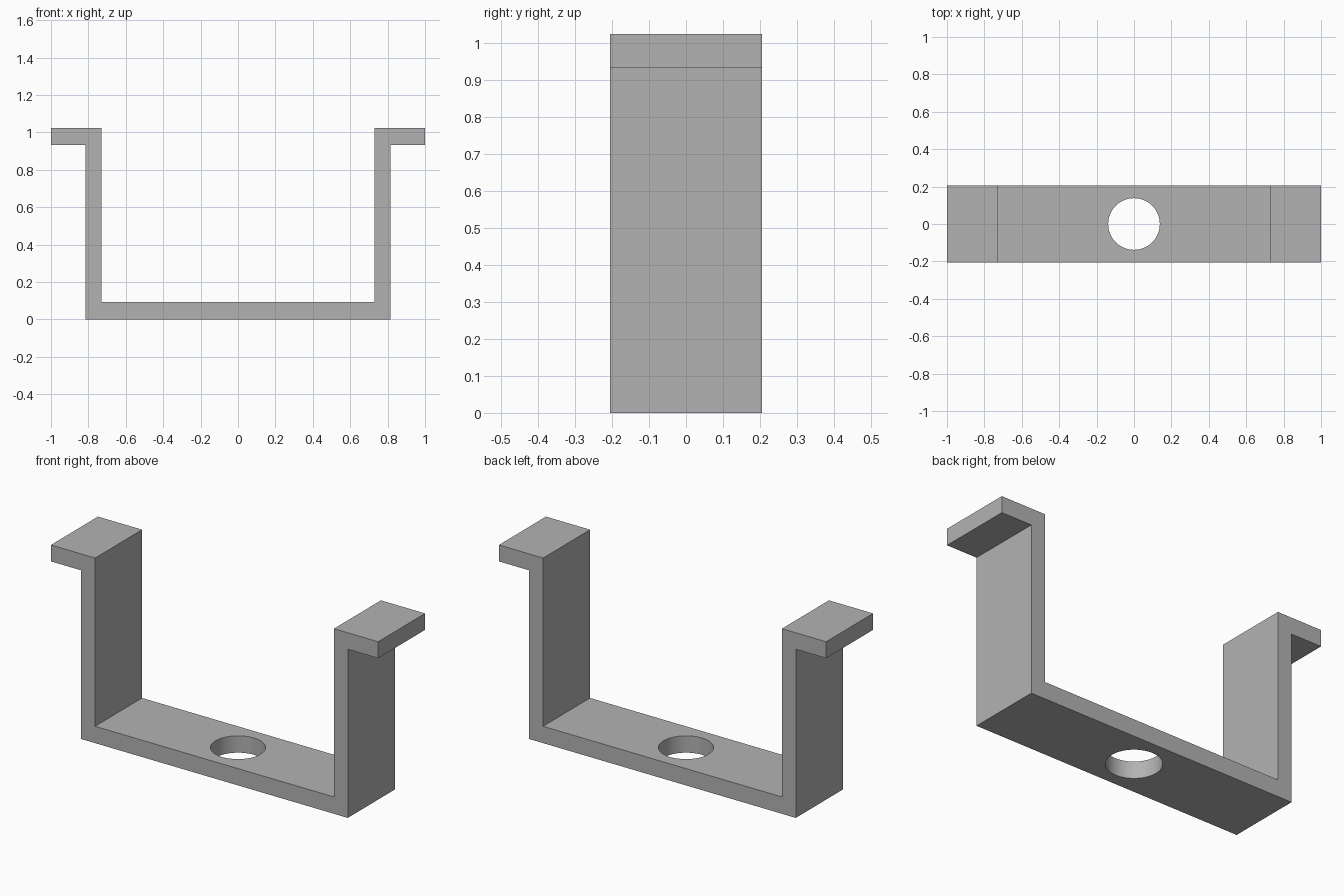
import bpy
import bmesh

cube = bpy.data.objects.get("Cube")
if cube:
    bpy.data.objects.remove(cube, do_unlink=True)

HALF_DEPTH = 0.205
HOLE_RADIUS = 0.138

# Plain grey material
grey = bpy.data.materials.new("plain grey")
grey.use_nodes = True
colour = (0.45, 0.45, 0.45, 1.0)
grey.diffuse_color = colour
grey.node_tree.nodes["Principled BSDF"].inputs["Base Color"].default_value = colour

# Right half of the bent strip outline, mirrored to close the profile
outer = [(0.815, 0.0), (0.815, 0.932), (1.0, 0.932), (1.0, 1.023)]
inner = [(0.73, 1.023), (0.73, 0.093)]
half = outer + inner
profile = half + [(-x, z) for x, z in reversed(half)]

# Bracket: extrude the profile along the depth
bm = bmesh.new()
face = bm.faces.new([bm.verts.new((x, -HALF_DEPTH, z)) for x, z in profile])
grown = bmesh.ops.extrude_face_region(bm, geom=[face])["geom"]
bmesh.ops.translate(bm, vec=(0, 2 * HALF_DEPTH, 0),
                    verts=[v for v in grown if isinstance(v, bmesh.types.BMVert)])
bmesh.ops.recalc_face_normals(bm, faces=bm.faces)
mesh = bpy.data.meshes.new("bracket")
bm.to_mesh(mesh)
bm.free()
mesh.materials.append(grey)
bracket = bpy.data.objects.new("bracket", mesh)
bpy.context.collection.objects.link(bracket)

# Round screw hole through the base
bpy.ops.mesh.primitive_cylinder_add(vertices=64, radius=HOLE_RADIUS, depth=0.4)
cutter = bpy.context.object
cutter.name = "hole_cutter"
cutter.hide_render = True
cutter.data.materials.append(grey)
cut = bracket.modifiers.new("screw_hole", "BOOLEAN")
cut.operation = "DIFFERENCE"
cut.solver = "EXACT"
cut.object = cutter

# Apply the cut, drop the cutter and smooth only the hole wall
bpy.ops.object.select_all(action="DESELECT")
bracket.select_set(True)
bpy.context.view_layer.objects.active = bracket
bpy.ops.object.modifier_apply(modifier=cut.name)
bpy.data.objects.remove(cutter, do_unlink=True)
bpy.ops.object.shade_smooth_by_angle()
